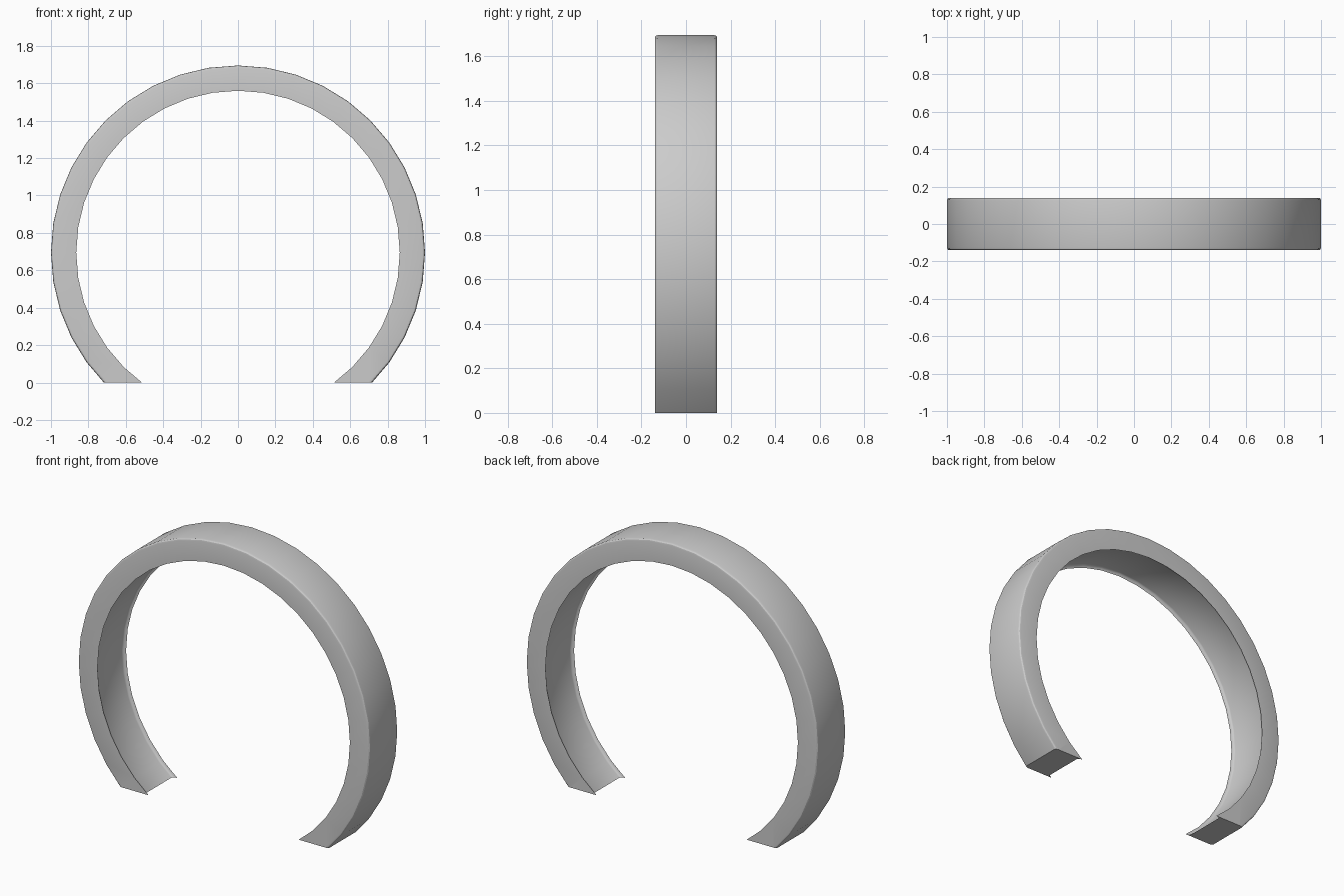
import bpy, bmesh, math

if "Cube" in bpy.data.objects:
    bpy.data.objects.remove(bpy.data.objects["Cube"])

CENTRE_Z = 0.695
STEP = math.radians(9)

# Half cross-section (radius, y): rounded outer edge, thin lip on the inner edge
half = [(1.0, 0.125), (0.998, 0.133), (0.993, 0.138), (0.985, 0.14),
        (0.865, 0.14), (0.875, 0.137), (0.881, 0.132), (0.884, 0.124)]
profile = half + [(r, -y) for r, y in reversed(half)]

# Sweep the section around the arch, past the floor at both ends
bm = bmesh.new()
rings = []
for i in range(-8, 29):
    a = i * STEP
    rings.append([bm.verts.new((r * math.cos(a), y, CENTRE_Z + r * math.sin(a)))
                  for r, y in profile])
n = len(profile)
for p, q in zip(rings, rings[1:]):
    for k in range(n):
        m = (k + 1) % n
        bm.faces.new((p[k], p[m], q[m], q[k]))

# Trim flat at the floor and close the two feet
bmesh.ops.bisect_plane(bm, geom=bm.verts[:] + bm.edges[:] + bm.faces[:],
                       plane_co=(0, 0, 0), plane_no=(0, 0, 1), clear_inner=True)
bmesh.ops.holes_fill(bm, edges=[e for e in bm.edges if e.is_boundary], sides=0)
bmesh.ops.recalc_face_normals(bm, faces=bm.faces[:])

mesh = bpy.data.meshes.new("arch_band")
bm.to_mesh(mesh)
bm.free()
band = bpy.data.objects.new("arch_band", mesh)
bpy.context.collection.objects.link(band)
bpy.context.view_layer.objects.active = band
band.select_set(True)
bpy.ops.object.shade_smooth_by_angle(angle=math.radians(30))
